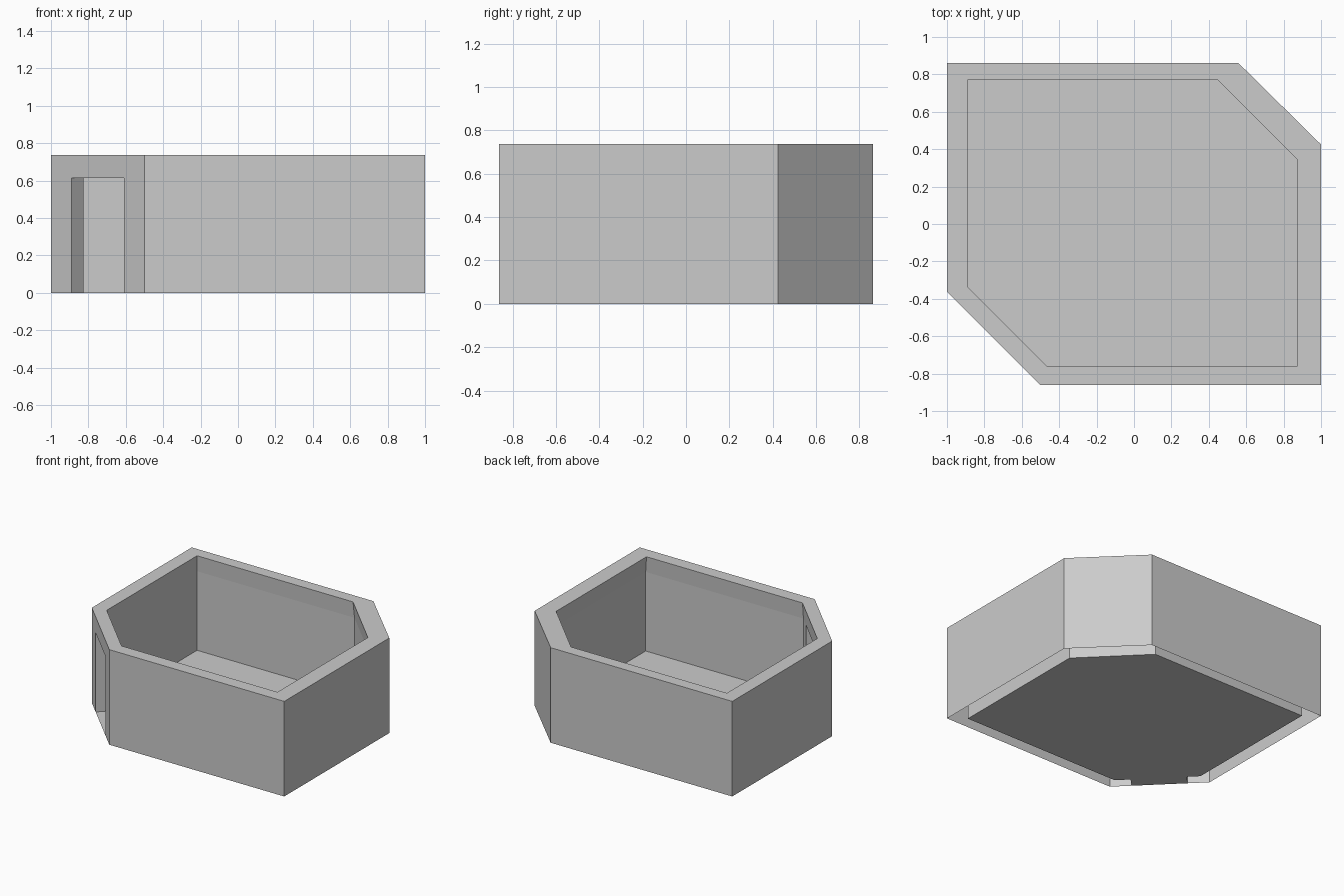
import bpy, bmesh
from mathutils import Vector

if "Cube" in bpy.data.objects:
    bpy.data.objects.remove(bpy.data.objects["Cube"])

HEIGHT, DOOR_TOP = 0.737, 0.613


def outline(x0, x1, y0, y1, w_y, s_x, n_x, e_y, door):
    """Rectangle with two cut corners; the front-left cut carries the door points."""
    west, south = Vector((x0, w_y)), Vector((s_x, y0))
    d1, d2 = (west.lerp(south, t) for t in door)
    return [d2, south, Vector((x1, y0)), Vector((x1, e_y)),
            Vector((n_x, y1)), Vector((x0, y1)), west, d1]


outer = outline(-1, 1, -0.862, 0.862, -0.362, -0.5, 0.557, 0.425, (0.22, 0.78))
inner_low = outline(-0.895, 0.885, -0.77, 0.777, -0.337, -0.468, 0.455, 0.347, (0.16, 0.815))
inner_top = outline(-0.89, 0.872, -0.762, 0.77, -0.337, -0.465, 0.447, 0.345, (0.153, 0.812))

bm = bmesh.new()


def ring(points, z):
    return [bm.verts.new((p.x, p.y, z)) for p in points]


def skin(a, b, count=8):
    for i in range(count):
        j = (i + 1) % 8
        bm.faces.new((a[i], a[j], b[j], b[i]))


out = [ring(outer, z) for z in (0, DOOR_TOP, HEIGHT)]
inn = [ring(inner_low, 0), ring(inner_low, DOOR_TOP), ring(inner_top, HEIGHT)]

# Hollow walls: the last segment of the lower band is the door opening
for r in (out, inn):
    skin(r[0], r[1], 7)
    skin(r[1], r[2])

# Wall top
skin(out[2], inn[2])

# Door jambs, lintel underside and threshold
for k in (0, 7):
    bm.faces.new((out[0][k], inn[0][k], inn[1][k], out[1][k]))
for lvl in (0, 1):
    bm.faces.new((out[lvl][7], out[lvl][0], inn[lvl][0], inn[lvl][7]))

# Floor
bm.faces.new(inn[0])

bmesh.ops.recalc_face_normals(bm, faces=bm.faces)
mesh = bpy.data.meshes.new("room_shell")
bm.to_mesh(mesh)
bm.free()
bpy.context.collection.objects.link(bpy.data.objects.new("room_shell", mesh))
